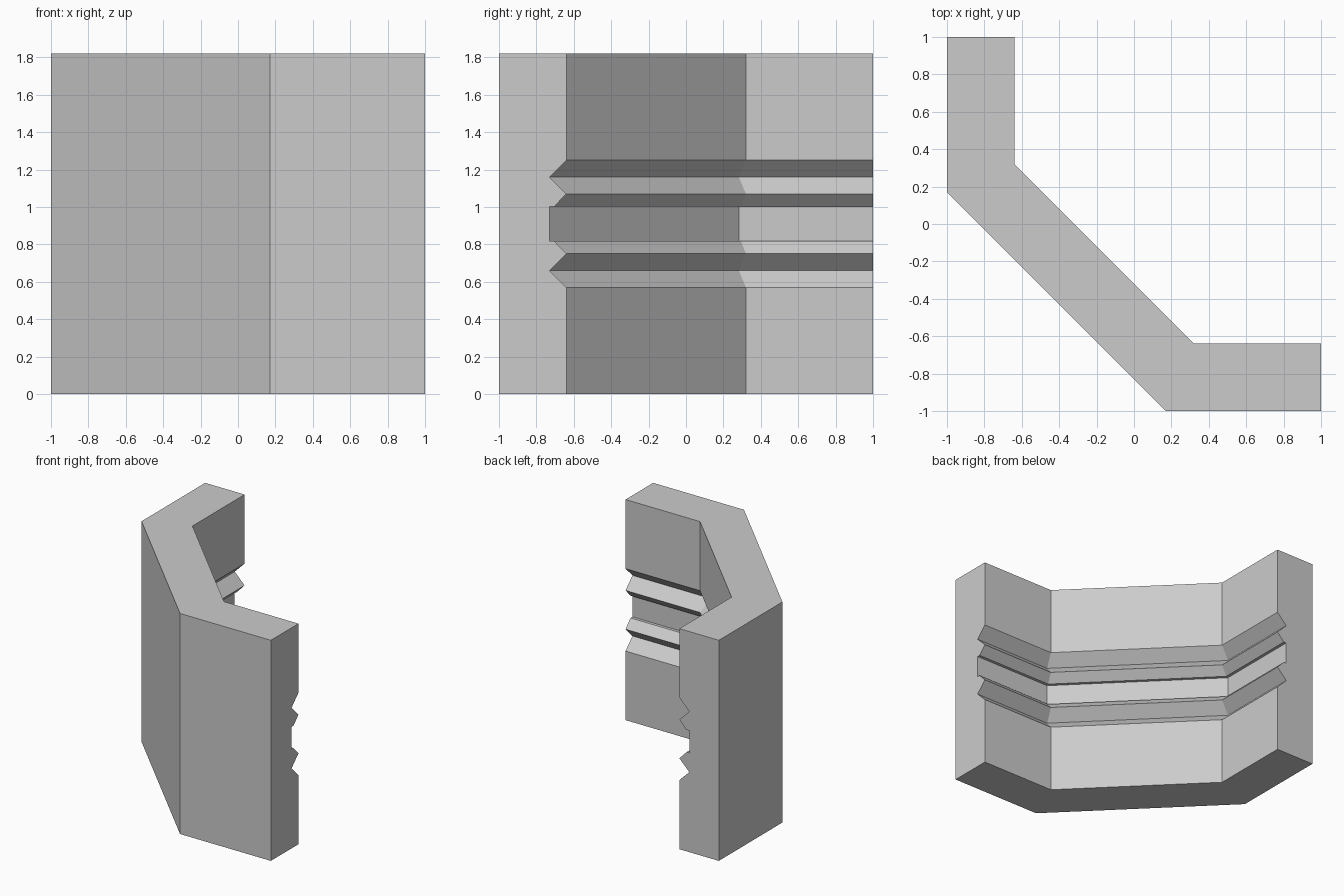
import bpy, bmesh, math

if "Cube" in bpy.data.objects:
    bpy.data.objects.remove(bpy.data.objects["Cube"])

# Wall cross-section: (depth behind the inner face, height)
T, H = 0.36, 1.82
profile = [(T, 0), (0, 0), (0, 0.57), (0.09, 0.66), (0, 0.75), (0.065, 0.818), (0.09, 0.818),
           (0.09, 1.002), (0.065, 1.002), (0, 1.07), (0.09, 1.16), (0, 1.25), (0, H), (T, H)]

# Path stations: two ends and two mitred 45-degree corners
INNER, CORNER = -0.64, 0.32
miter = math.tan(math.radians(22.5))
stations = [
    lambda t: (1, INNER - t),
    lambda t: (CORNER - t * miter, INNER - t),
    lambda t: (INNER - t, CORNER - t * miter),
    lambda t: (INNER - t, 1),
]

# Sweep the section along the path
bm = bmesh.new()
rings = [[bm.verts.new((*place(t), z)) for t, z in profile] for place in stations]
n = len(profile)
for a, b in zip(rings, rings[1:]):
    for i in range(n):
        j = (i + 1) % n
        bm.faces.new((a[i], a[j], b[j], b[i]))

# End caps
bm.faces.new(rings[0][::-1])
bm.faces.new(rings[-1])
bmesh.ops.recalc_face_normals(bm, faces=bm.faces)

mesh = bpy.data.meshes.new("corner_wall")
bm.to_mesh(mesh)
bm.free()
bpy.context.collection.objects.link(bpy.data.objects.new("corner_wall", mesh))
